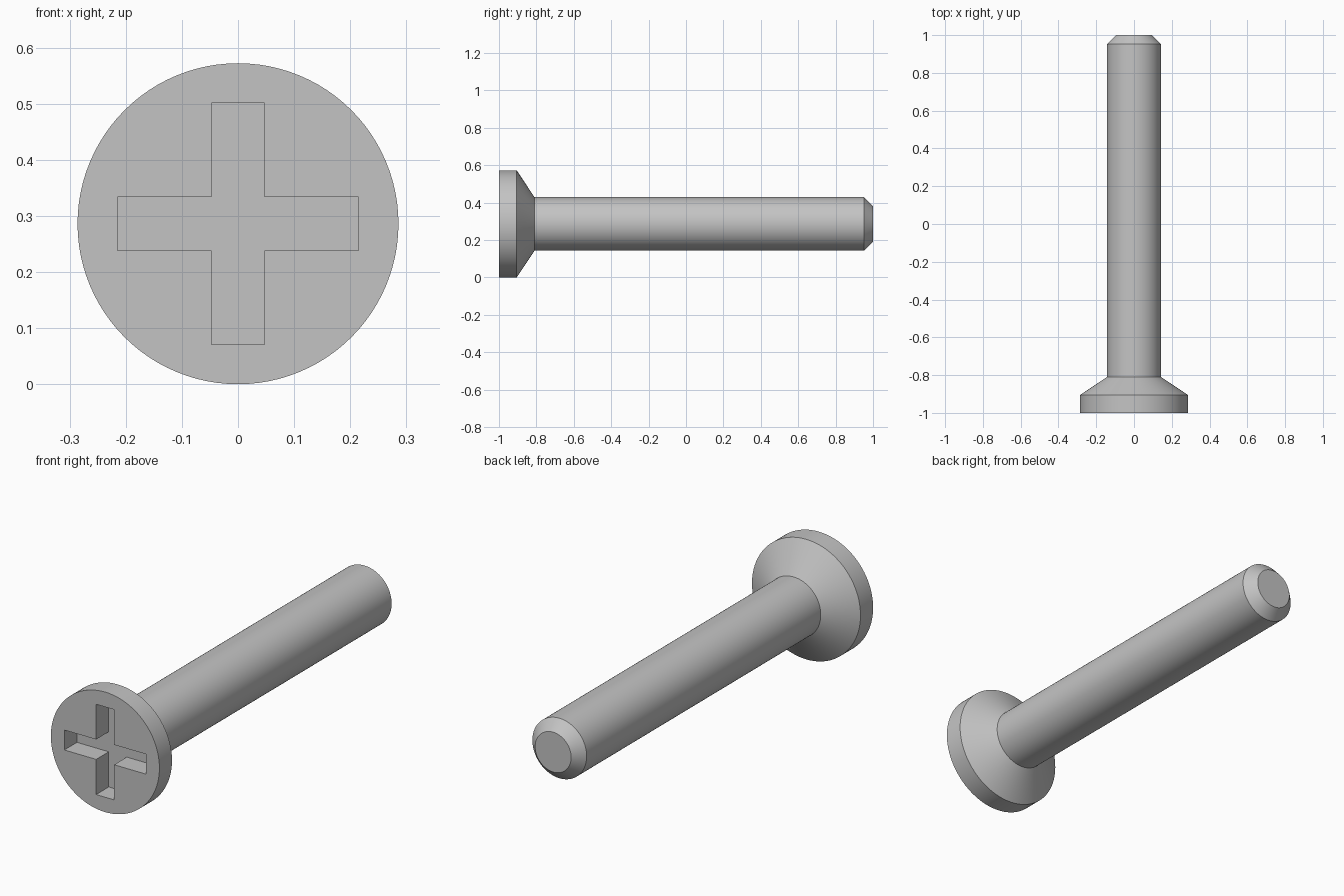
import bpy
import bmesh
from math import radians, tau
from mathutils import Matrix, Vector

default = bpy.data.objects.get("Cube")
if default:
    bpy.data.objects.remove(default, do_unlink=True)

AXIS_Z = 0.286      # height of the screw axis
SEGMENTS = 96

steel = bpy.data.materials.new("grey_steel")
steel.use_nodes = True
colour = (0.55, 0.55, 0.55, 1)
steel.diffuse_color = colour
steel.node_tree.nodes["Principled BSDF"].inputs["Base Color"].default_value = colour


def finish(bm, name):
    """Turn a bmesh into a steel object on the screw axis."""
    bmesh.ops.recalc_face_normals(bm, faces=bm.faces)
    mesh = bpy.data.meshes.new(name)
    bm.to_mesh(mesh)
    bm.free()
    mesh.materials.append(steel)
    obj = bpy.data.objects.new(name, mesh)
    obj.location.z = AXIS_Z
    bpy.context.collection.objects.link(obj)
    return obj


# Screw body: (radius, y) profile of head, countersink, shank and chamfered tip
profile = [(0.286, -1), (0.286, -0.905), (0.143, -0.81), (0.143, 0.952), (0.095, 1)]
bm = bmesh.new()
rings = []
for radius, y in profile:
    ring = [bm.verts.new(Matrix.Rotation(tau * i / SEGMENTS, 3, 'Y') @ Vector((radius, y, 0)))
            for i in range(SEGMENTS)]
    rings.append(ring)
for a, b in zip(rings, rings[1:]):
    for i in range(SEGMENTS):
        j = (i + 1) % SEGMENTS
        bm.faces.new((a[i], a[j], b[j], b[i]))
bm.faces.new(rings[0])
bm.faces.new(rings[-1])
screw = finish(bm, "screw_body")

# Cross-shaped cutter for the drive recess, extruded from one outline
w, r, depth = 0.0475, 0.215, 0.095
quarter = [(r, -w), (r, w), (w, w)]
bm = bmesh.new()
outline = []
for k in range(4):
    turn = Matrix.Rotation(k * tau / 4, 2)
    for p in quarter:
        x, z = turn @ Vector(p)
        outline.append(bm.verts.new((x, -1.1, z)))
face = bm.faces.new(outline)
extruded = bmesh.ops.extrude_face_region(bm, geom=[face])["geom"]
bmesh.ops.translate(bm, vec=(0, 0.1 + depth, 0),
                    verts=[g for g in extruded if isinstance(g, bmesh.types.BMVert)])
cutter = finish(bm, "recess_cutter")
cutter.hide_render = True

# Cut the recess and remove the helper
cut = screw.modifiers.new("drive_recess", 'BOOLEAN')
cut.operation = 'DIFFERENCE'
cut.solver = 'EXACT'
cut.object = cutter
bpy.ops.object.select_all(action='DESELECT')
screw.select_set(True)
bpy.context.view_layer.objects.active = screw
bpy.ops.object.modifier_apply(modifier=cut.name)
bpy.data.objects.remove(cutter, do_unlink=True)

# Smooth round sides with crisp edges
bpy.ops.object.shade_smooth_by_angle(angle=radians(30))
